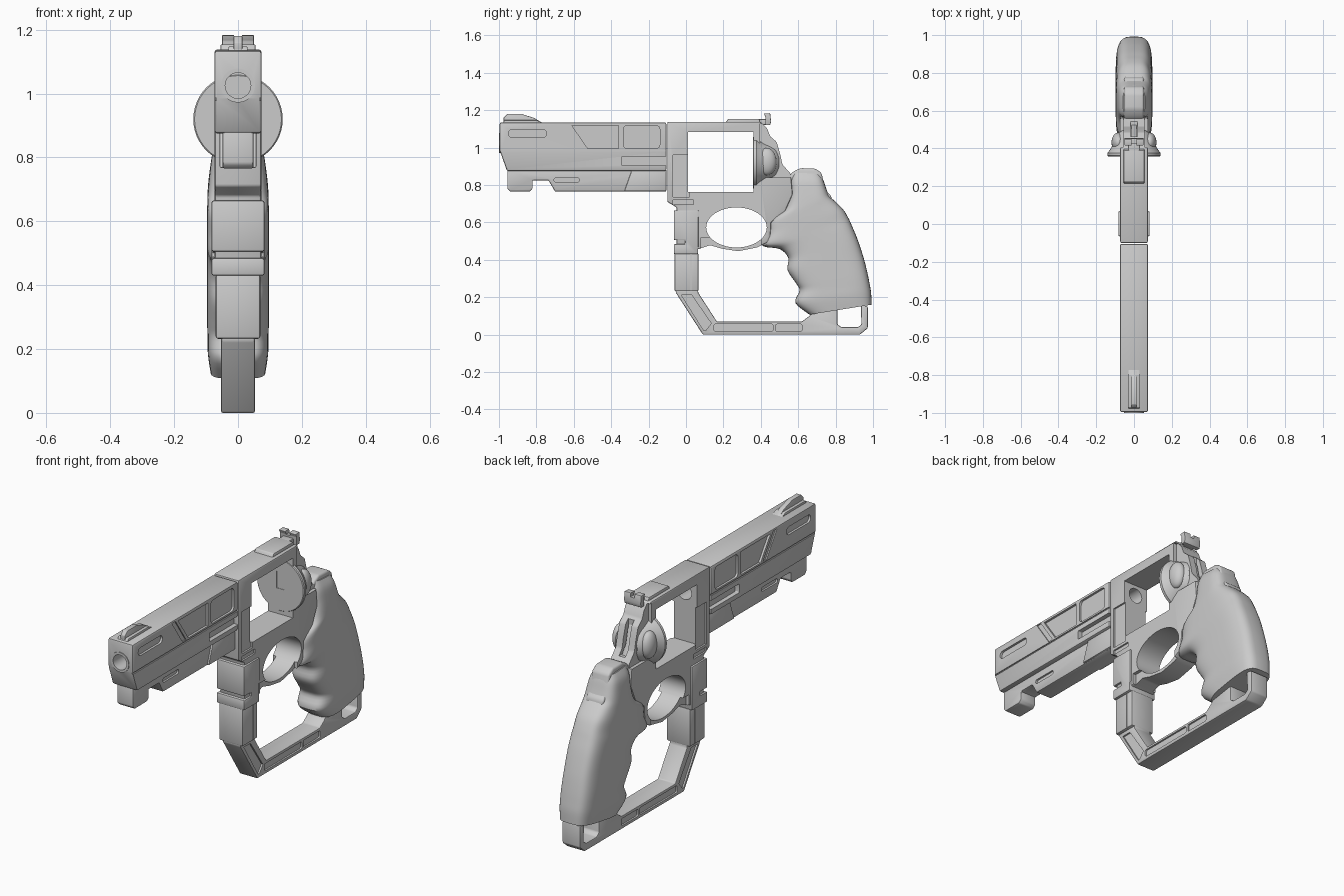
import bpy, bmesh, math
from mathutils import Vector, Matrix


def finish(bm, name):
    bmesh.ops.recalc_face_normals(bm, faces=bm.faces)
    me = bpy.data.meshes.new(name)
    bm.to_mesh(me)
    bm.free()
    ob = bpy.data.objects.new(name, me)
    bpy.context.collection.objects.link(ob)
    return ob


def add_prism(bm, pts, x0, x1):
    """Extrude a (y, z) side profile from x0 to x1."""
    f = bm.faces.new([bm.verts.new((x0, y, z)) for y, z in pts])
    r = bmesh.ops.extrude_face_region(bm, geom=[f])
    vs = [v for v in r["geom"] if isinstance(v, bmesh.types.BMVert)]
    bmesh.ops.translate(bm, verts=vs, vec=(x1 - x0, 0, 0))


def prism(name, pts, w, bevel=0.006, seg=2):
    bm = bmesh.new()
    add_prism(bm, pts, -w, w)
    bmesh.ops.recalc_face_normals(bm, faces=bm.faces)
    if bevel:
        edges = [e for e in bm.edges if e.calc_face_angle(0) > 0.4]
        bmesh.ops.bevel(bm, geom=edges, offset=bevel, segments=seg, profile=0.5,
                        affect='EDGES', clamp_overlap=True)
    return finish(bm, name)


def rect(y0, y1, z0, z1):
    return [(y0, z0), (y1, z0), (y1, z1), (y0, z1)]


def rounded(y0, y1, z0, z1, r):
    out = []
    for i, (cy, cz) in enumerate([(y1 - r, z1 - r), (y0 + r, z1 - r), (y0 + r, z0 + r), (y1 - r, z0 + r)]):
        for k in range(5):
            a = math.pi / 2 * (i + k / 4)
            out.append((cy + r * math.cos(a), cz + r * math.sin(a)))
    return out


def ellipse(cy, cz, ry, rz, n=48):
    return [(cy + ry * math.cos(2 * math.pi * i / n), cz + rz * math.sin(2 * math.pi * i / n)) for i in range(n)]


def cut(ob, cutter):
    m = ob.modifiers.new("cut", 'BOOLEAN')
    m.operation, m.solver, m.object = 'DIFFERENCE', 'EXACT', cutter
    cutter.hide_render = True
    bpy.context.view_layer.objects.active = ob
    bpy.ops.object.modifier_apply(modifier=m.name)
    bpy.data.objects.remove(cutter)


def cut_pockets(ob, depth_x, shapes):
    """Cut the same pockets into both flanks, down to x = depth_x."""
    for pts in shapes:
        bm = bmesh.new()
        add_prism(bm, pts, depth_x, 0.3)
        add_prism(bm, pts, -0.3, -depth_x)
        cut(ob, finish(bm, "pocket_cutter"))


def lathe_y(name, rings, z, n=48, closed=False):
    """Revolve (y, radius) rings about a front-to-back axis at height z."""
    bm = bmesh.new()
    loops = [[bm.verts.new((r * math.cos(2 * math.pi * i / n), y, z + r * math.sin(2 * math.pi * i / n)))
              for i in range(n)] for y, r in rings]
    pairs = list(zip(loops, loops[1:])) + ([(loops[-1], loops[0])] if closed else [])
    for a, b in pairs:
        for i in range(n):
            bm.faces.new((a[i], a[(i + 1) % n], b[(i + 1) % n], b[i]))
    if not closed:
        bm.faces.new(loops[0])
        bm.faces.new(loops[-1])
    return finish(bm, name)


# Barrel shroud with slanted nose, side pockets and rod groove
barrel = prism("barrel_shroud", [(-0.996, 1.135), (-0.996, 0.985), (-0.957, 0.875), (-0.105, 0.875), (-0.105, 1.135)], 0.074, 0.009)
cut_pockets(barrel, 0.062, [
    rounded(-0.95, -0.745, 1.055, 1.097, 0.02),
    [(-0.61, 1.118), (-0.36, 1.118), (-0.36, 0.995), (-0.525, 0.995)],
    rounded(-0.335, -0.14, 0.995, 1.118, 0.02)])
cut_pockets(barrel, 0.068, [[(-0.665, 1.125), (-0.635, 1.125), (-0.545, 0.993), (-0.575, 0.993)],
                            rect(-1.1, -0.1, 0.978, 0.986)])
cut_pockets(barrel, 0.05, [rounded(-0.345, 0, 0.905, 0.952, 0.005)])

# Underlug below the barrel
lug = prism("barrel_underlug", [(-0.955, 0.885), (-0.955, 0.78), (-0.94, 0.765), (-0.835, 0.765), (-0.82, 0.782),
                                (-0.82, 0.825), (-0.735, 0.825), (-0.70, 0.765), (-0.105, 0.765), (-0.105, 0.885)], 0.048)
cut_pockets(lug, 0.038, [rounded(-0.705, -0.57, 0.815, 0.838, 0.01)])
prism("underlug_rear", [(-0.29, 0.88), (-0.33, 0.767), (-0.105, 0.767), (-0.105, 0.88)], 0.058)
lathe_y("muzzle_ring", [(-1.0, 0.053), (-0.93, 0.053), (-0.93, 0.04), (-1.0, 0.04)], 1.025, closed=True)

# Frame: top strap, front column, lower body, guard
frame = prism("frame", [(-0.1, 1.138), (0.40, 1.138), (0.435, 1.10), (0.45, 1.06), (0.485, 1.03), (0.505, 0.96), (0.515, 0.91),
                        (0.56, 0.86), (0.57, 0.75), (0.53, 0.66), (0.455, 0.6), (0.45, 0.5), (0.38, 0.466), (0.28, 0.446),
                        (0.19, 0.46), (0.13, 0.478), (0.06, 0.455), (-0.05, 0.455), (-0.05, 0.68), (-0.1, 0.71)], 0.073, 0.007)
bm = bmesh.new()
add_prism(bm, rect(0.012, 0.36, 0.763, 1.083), -0.3, 0.3)
add_prism(bm, ellipse(0.27, 0.573, 0.162, 0.107), -0.3, 0.3)
add_prism(bm, rect(0.462, 0.7, 0.88, 1.3), -0.018, 0.018)
cut(frame, finish(bm, "opening_cutter"))
cut_pockets(frame, 0.055, [rect(0.08, 0.40, 0.40, 0.52), rect(0.395, 0.7, 0.84, 1.13)])
cut_pockets(frame, 0.064, [rect(-0.07, 0.02, 0.735, 0.96), rect(-0.07, 0.04, 0.695, 0.72)])
for ob in (barrel, frame):
    cut(ob, lathe_y("bore_cutter", [(-1.1, 0.0405), (0.1, 0.0405)], 1.025))

# Hammer body in the rear slot
prism("hammer", [(0.44, 0.87), (0.53, 0.87), (0.49, 0.93), (0.475, 1.0), (0.45, 1.04), (0.44, 1.04)], 0.014, 0.003)

# Round recoil shield with side bosses
shield = lathe_y("recoil_shield", [(0.358, 0.136), (0.362, 0.14), (0.376, 0.14), (0.392, 0.128), (0.42, 0.112),
                                   (0.455, 0.099), (0.48, 0.085), (0.497, 0.06)], 0.92)
bm = bmesh.new()
add_prism(bm, rect(0.3, 0.40, 0.90, 0.99), -0.022, 0.022)
cut(shield, finish(bm, "shield_slot_cutter"))
bm = bmesh.new()
add_prism(bm, rect(0.45, 0.6, 0.88, 1.2), -0.018, 0.018)
cut(shield, finish(bm, "shield_back_cutter"))
for s, side in ((1, "right"), (-1, "left")):
    bm = bmesh.new()
    bmesh.ops.create_uvsphere(bm, u_segments=32, v_segments=16, radius=1,
                              matrix=Matrix.Translation((s * 0.083, 0.432, 0.925)) @ Matrix.Diagonal((0.036, 0.052, 0.073, 1)))
    finish(bm, "shield_boss_" + side)

# Front and rear sights
prism("front_sight", [(-0.975, 1.13), (-0.975, 1.16), (-0.955, 1.18), (-0.88, 1.18), (-0.81, 1.158), (-0.765, 1.13)], 0.014, 0.003)
prism("front_sight_base", [(-0.98, 1.13), (-0.97, 1.147), (-0.80, 1.147), (-0.76, 1.13)], 0.03, 0.003)
prism("rear_sight_base", [(0.21, 1.13), (0.225, 1.154), (0.39, 1.154), (0.40, 1.13)], 0.055, 0.004)
prism("rear_sight_arm", [(0.36, 1.125), (0.36, 1.152), (0.43, 1.152), (0.45, 1.12)], 0.03, 0.004)
leaf = prism("rear_sight_leaf", [(0.425, 1.12), (0.425, 1.165), (0.415, 1.182), (0.45, 1.184), (0.455, 1.14), (0.45, 1.12)], 0.05, 0.003)
bm = bmesh.new()
add_prism(bm, rect(0.3, 0.6, 1.163, 1.3), -0.012, 0.012)
cut(leaf, finish(bm, "notch_cutter"))

# Front column and lower loop down to the grip
prism("column_collar", [(-0.065, 0.43), (0.065, 0.43), (0.068, 0.665), (-0.065, 0.665), (-0.065, 0.505), (-0.005, 0.505),
                        (-0.005, 0.485), (-0.065, 0.485)], 0.083, 0.007)
column = prism("column_lower", rect(-0.062, 0.067, 0.232, 0.435), 0.07, 0.008)
cut_pockets(column, 0.064, [rect(0.025, 0.03, 0.2, 0.5)])
rail = prism("lower_rail", [(-0.055, 0.25), (-0.055, 0.225), (0.09, 0), (0.93, 0), (0.972, 0.035), (0.972, 0.15), (0.935, 0.16),
                            (0.938, 0.055), (0.92, 0.04), (0.83, 0.04), (0.81, 0.055), (0.81, 0.17), (0.70, 0.17),
                            (0.66, 0.10), (0.62, 0.07), (0.165, 0.07), (0.065, 0.225), (0.065, 0.25)], 0.053, 0.006)
cut_pockets(rail, 0.044, [
    rounded(0.15, 0.465, 0.018, 0.056, 0.008),
    rounded(0.48, 0.62, 0.018, 0.056, 0.008),
    [(-0.025, 0.212), (0.03, 0.212), (0.135, 0.06), (0.105, 0.022), (0.095, 0.022)]])

# Grip: lofted rounded sections (front y, z, back y, z, half width)
rows = [(0.66, 0.107, 0.992, 0.16, 0.086), (0.585, 0.17, 0.99, 0.22, 0.095), (0.607, 0.235, 0.982, 0.27, 0.096),
        (0.588, 0.275, 0.97, 0.33, 0.097), (0.543, 0.345, 0.95, 0.41, 0.097), (0.547, 0.41, 0.917, 0.51, 0.097),
        (0.50, 0.458, 0.89, 0.575, 0.097), (0.41, 0.475, 0.87, 0.62, 0.097), (0.436, 0.54, 0.842, 0.667, 0.097),
        (0.45, 0.61, 0.80, 0.71, 0.096), (0.527, 0.67, 0.768, 0.74, 0.094), (0.555, 0.75, 0.752, 0.775, 0.088),
        (0.558, 0.82, 0.735, 0.825, 0.078), (0.57, 0.868, 0.72, 0.858, 0.058)]


def smooth_rows(rows, steps=4):
    out = []
    for i in range(len(rows) - 1):
        p = [rows[max(0, min(len(rows) - 1, i + k))] for k in (-1, 0, 1, 2)]
        for s in range(steps):
            t = s / steps
            out.append([0.5 * (2 * b + (c - a) * t + (2 * a - 5 * b + 4 * c - d) * t * t + (3 * b - a - 3 * c + d) * t ** 3)
                        for a, b, c, d in zip(*p)])
    return out + [rows[-1]]


bm = bmesh.new()
loops = []
N = 48
for yf, zf, yb, zb, w in smooth_rows(rows):
    loop = []
    for i in range(N):
        a = 2 * math.pi * i / N
        c, s = math.cos(a), math.sin(a)
        u = math.copysign(abs(c) ** 0.55, c) * 0.5 + 0.5
        x = math.copysign(abs(s) ** 0.55, s) * w
        loop.append(bm.verts.new((x, yf + (yb - yf) * u, zf + (zb - zf) * u)))
    loops.append(loop)
for a, b in zip(loops, loops[1:]):
    for i in range(N):
        bm.faces.new((a[i], a[(i + 1) % N], b[(i + 1) % N], b[i]))
bm.faces.new(loops[0])
bm.faces.new(loops[-1])
finish(bm, "grip")

# Backstrap block on top of the grip
prism("grip_backstrap", [(0.55, 0.85), (0.575, 0.872), (0.61, 0.89), (0.69, 0.888), (0.725, 0.865), (0.745, 0.77), (0.775, 0.745),
                         (0.785, 0.69), (0.6, 0.66)], 0.052, 0.012, 3)

# Smooth shading with sharp edges kept
for ob in bpy.context.scene.objects:
    ob.select_set(True)
bpy.context.view_layer.objects.active = frame
bpy.ops.object.shade_smooth_by_angle(angle=math.radians(32))
